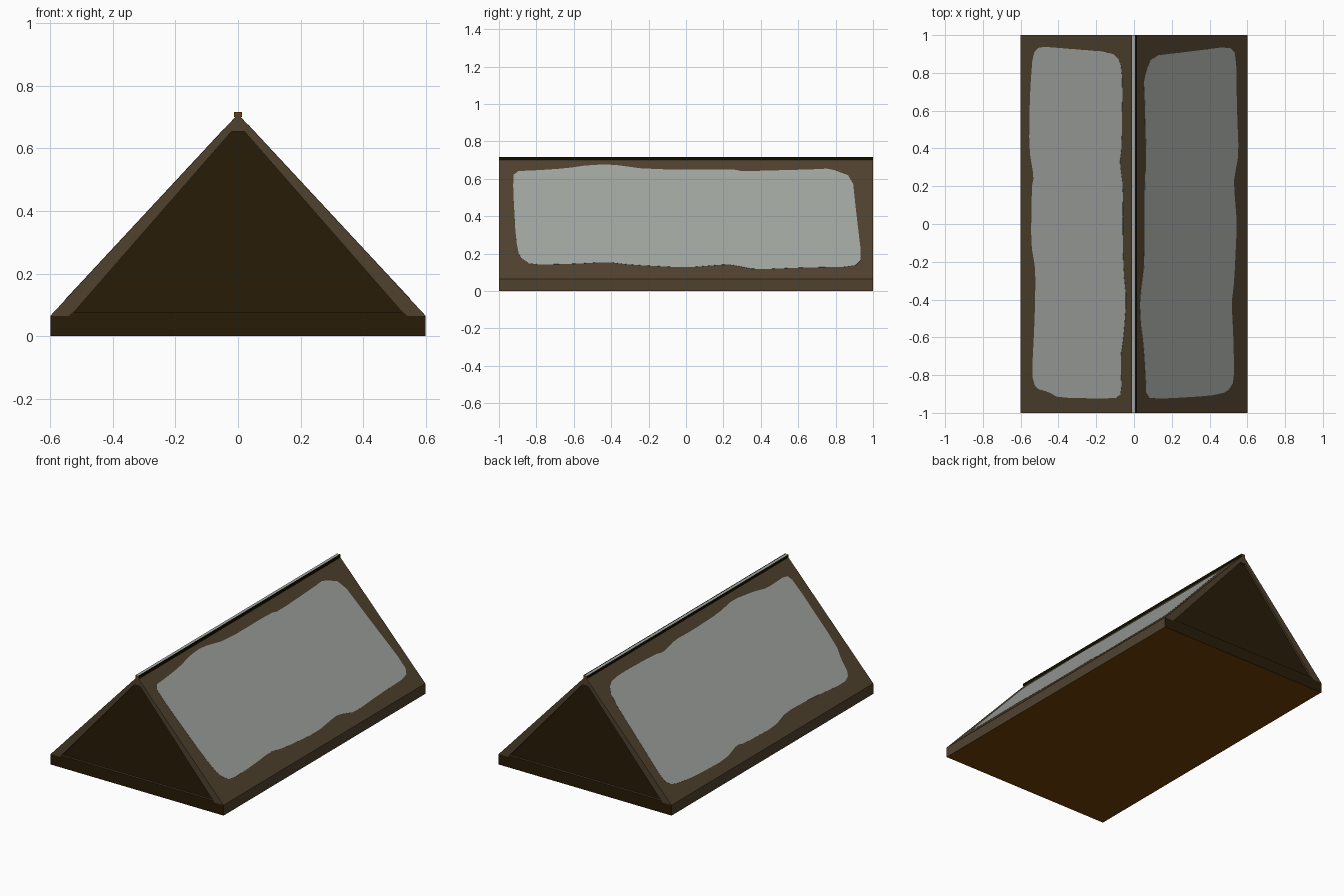
import bpy, bmesh
from mathutils import Vector

if "Cube" in bpy.data.objects:
    bpy.data.objects.remove(bpy.data.objects["Cube"])


def material(name, rgb):
    m = bpy.data.materials.new(name)
    m.diffuse_color = (*rgb, 1)
    m.use_nodes = True
    m.node_tree.nodes["Principled BSDF"].inputs["Base Color"].default_value = m.diffuse_color
    return m


BROWN = material("weathered brown", (0.080, 0.054, 0.028))
DARK = material("dark brown", (0.021, 0.012, 0.002))
OCHRE = material("ochre brown", (0.160, 0.052, 0.002))
GREY = material("panel grey", (0.355, 0.375, 0.350))
BLACK = material("ridge side black", (0.006, 0.005, 0.0))

W, EAVE, APEX = 0.6, 0.065, 0.71
SLOPE = (APEX - EAVE) / W


def solid(name, base, offset, mats, rule=lambda n: 0):
    """Extrude a polygon by a vector; colour its faces by normal."""
    bm = bmesh.new()
    face = bm.faces.new([bm.verts.new(p) for p in base])
    new = bmesh.ops.extrude_face_region(bm, geom=[face], use_keep_orig=True)["geom"]
    bmesh.ops.translate(bm, vec=offset,
                        verts=[v for v in new if isinstance(v, bmesh.types.BMVert)])
    bmesh.ops.recalc_face_normals(bm, faces=bm.faces[:])
    for f in bm.faces:
        f.material_index = rule(f)
    me = bpy.data.meshes.new(name)
    bm.to_mesh(me)
    bm.free()
    for m in mats:
        me.materials.append(m)
    ob = bpy.data.objects.new(name, me)
    bpy.context.collection.objects.link(ob)
    return ob


def prism(name, profile, half, mats, rule=lambda n: 0):
    return solid(name, [(x, -half, z) for x, z in profile], (0, 2 * half, 0), mats, rule)


# base slab: dark ends, brown sides, warm underside
prism("base_slab",
      [(-W, 0), (W, 0), (W, EAVE), (0.54, EAVE), (0.53, 0.075),
       (-0.53, 0.075), (-0.54, EAVE), (-W, EAVE)],
      1.0, [BROWN, DARK, OCHRE],
      lambda f: 1 if abs(f.normal.y) > 0.5 else 2 if f.normal.z < -0.5 else 0)

# sloped roof boards
prism("roof_boards",
      [(-W, EAVE), (0, APEX), (W, EAVE), (0.535, EAVE), (0.02, 0.655),
       (-0.02, 0.655), (-0.535, EAVE)],
      1.0, [BROWN])

# slightly recessed gable infill
prism("gable_infill", [(-0.56, 0.05), (0.56, 0.05), (0, 0.68)], 0.987, [DARK])

# ridge strip: grey top with a dark right edge, dark sides, ochre ends
prism("ridge_strip", [(-0.012, 0.700), (0.012, 0.700), (0.012, 0.717), (0.006, 0.717),
                      (-0.012, 0.717)],
      1.0, [GREY, OCHRE, BLACK],
      lambda f: 1 if abs(f.normal.y) > 0.5 or f.normal.z < -0.5 else
      2 if abs(f.normal.x) > 0.5 or f.calc_center_median().x > 0.005 else 0)

# worn grey panels: right outline as (y, z), left outline as (x, y)
right = [(-.92, .64), (-.8, .645), (-.65, .655), (-.52, .673), (-.4, .677), (-.2, .65),
         (.25, .65), (.3, .64), (.68, .65), (.77, .655), (.89, .61), (.91, .42),
         (.94, .17), (.9, .13), (.62, .125), (.37, .115), (.27, .135), (.22, .143),
         (0, .125), (-.3, .14), (-.42, .155), (-.6, .145), (-.83, .14), (-.89, .18),
         (-.91, .28), (-.925, .55)]
left = [(-.5, .94), (-.37, .93), (-.12, .91), (-.07, .86), (-.06, .75), (-.065, .4),
        (-.075, .33), (-.058, .2), (-.06, 0), (-.055, -.25), (-.04, -.4), (-.055, -.6),
        (-.07, -.7), (-.065, -.9), (-.1, -.925), (-.4, -.92), (-.45, -.89), (-.52, -.87),
        (-.54, -.8), (-.525, -.5), (-.52, -.25), (-.545, -.1), (-.54, .2), (-.53, .25),
        (-.555, .4), (-.55, .7), (-.535, .9)]


def rounded(points):
    """Soften the outline by cutting each corner close to its point."""
    out = []
    for i, p in enumerate(points):
        p, a, b = Vector(p), Vector(points[i - 1]), Vector(points[(i + 1) % len(points)])
        out += [p.lerp(a, 0.2), p.lerp(b, 0.2)]
    return out


def panel(name, points, side):
    n = Vector((side * SLOPE, 0, 1)).normalized()
    base = [Vector((side * x, y, APEX - SLOPE * x)) - n * 0.0005 for x, y in rounded(points)]
    solid(name, base, n * 0.0015, [GREY])


panel("right_panel", [((APEX - z) / SLOPE, y) for y, z in right], 1)
panel("left_panel", [(-x, y) for x, y in left], -1)
